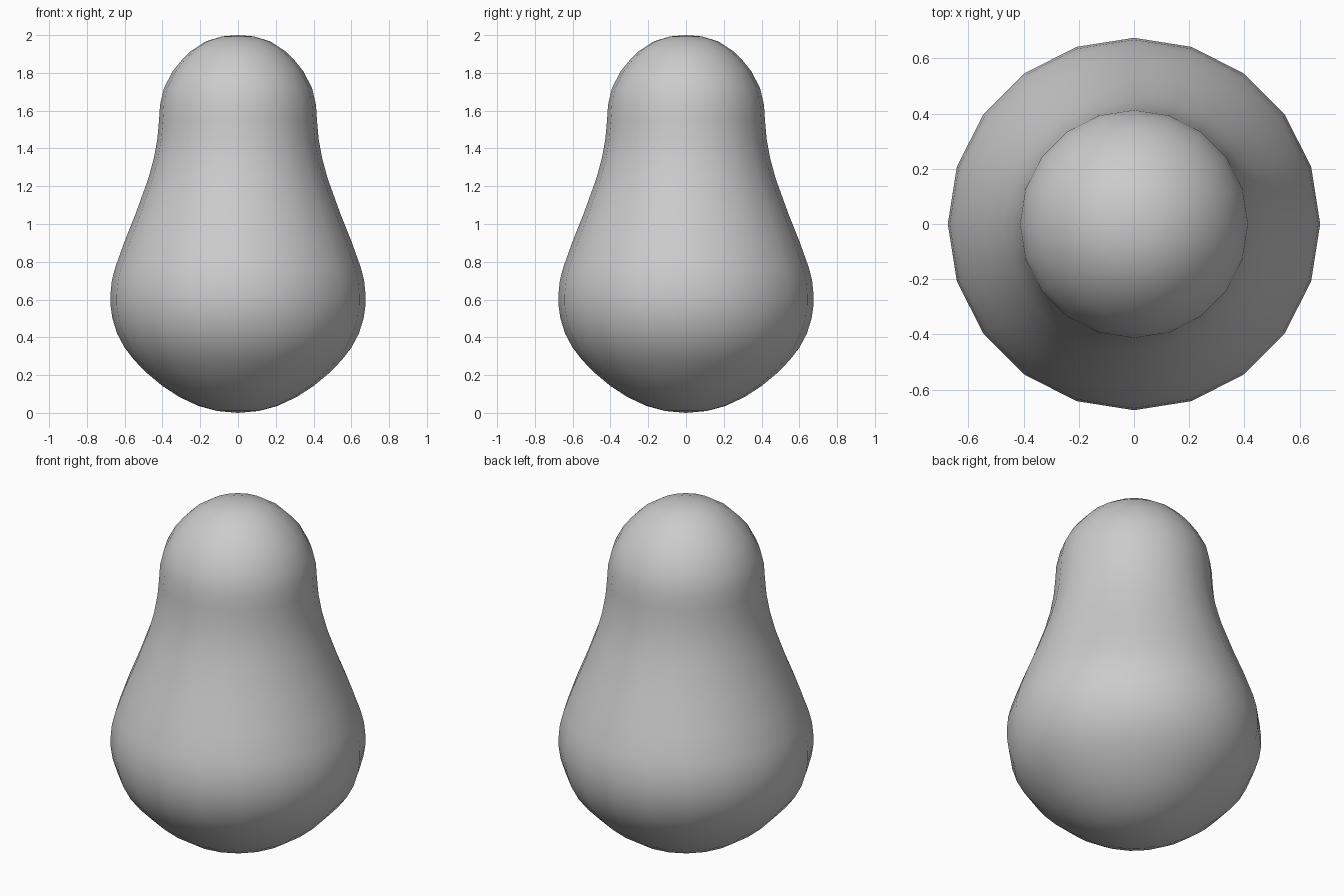
import bpy, bmesh, math

if "Cube" in bpy.data.objects:
    bpy.data.objects.remove(bpy.data.objects["Cube"])

# Half profile (radius, height) from bottom pole to top pole
PROFILE = [(0, 0.0), (0.11, 0.01), (0.21, 0.037), (0.31, 0.084), (0.40, 0.142),
           (0.485, 0.213), (0.55, 0.28), (0.60, 0.345), (0.64, 0.42), (0.665, 0.50),
           (0.675, 0.57), (0.675, 0.63), (0.668, 0.70), (0.65, 0.77), (0.60, 0.91),
           (0.54, 1.06), (0.475, 1.24), (0.445, 1.35), (0.427, 1.45), (0.418, 1.55),
           (0.413, 1.63), (0.392, 1.72), (0.345, 1.81), (0.30, 1.865), (0.25, 1.915),
           (0.17, 1.967), (0.085, 1.993), (0, 2.0)]
SIDES = 20


def lathe(name, profile, sides):
    bm = bmesh.new()
    verts = [bm.verts.new((r, 0, z)) for r, z in profile]
    edges = [bm.edges.new(pair) for pair in zip(verts, verts[1:])]
    bmesh.ops.spin(bm, geom=verts + edges, cent=(0, 0, 0), axis=(0, 0, 1),
                   angle=math.tau, steps=sides)
    bmesh.ops.remove_doubles(bm, verts=bm.verts, dist=0.0005)
    bmesh.ops.recalc_face_normals(bm, faces=bm.faces)
    for f in bm.faces:
        f.smooth = True
    mesh = bpy.data.meshes.new(name)
    bm.to_mesh(mesh)
    bm.free()
    obj = bpy.data.objects.new(name, mesh)
    bpy.context.collection.objects.link(obj)
    return obj


# Pear-shaped body
lathe("pear_body", PROFILE, SIDES)
